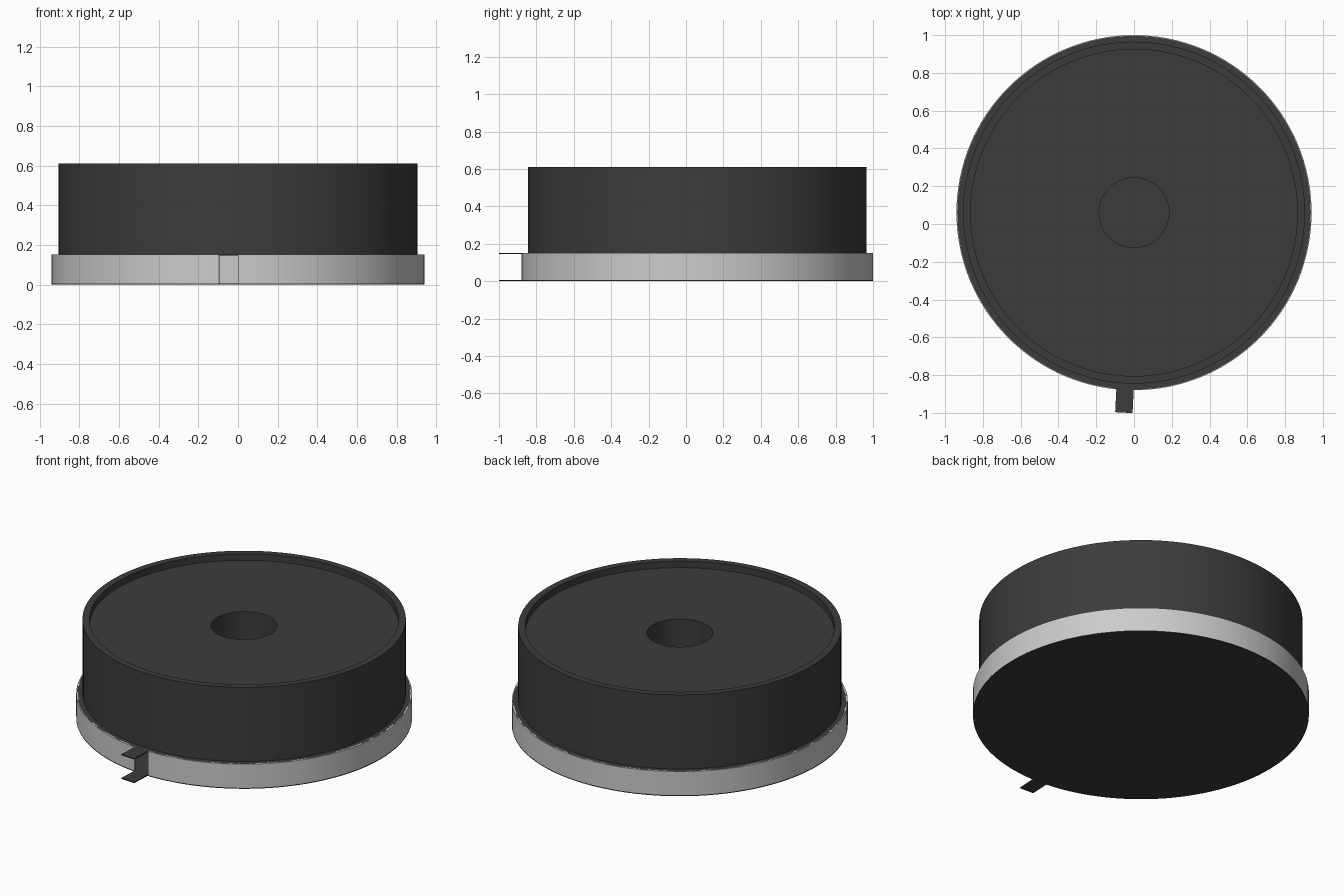
import bpy, bmesh
from math import cos, sin, pi, radians
from mathutils import Matrix

if "Cube" in bpy.data.objects:
    bpy.data.objects.remove(bpy.data.objects["Cube"])

CY = 0.06      # centre of the round parts
SEG = 128
R = 0.94

dark = bpy.data.materials.new("dark_plastic")
dark.diffuse_color = (0.045, 0.045, 0.045, 1)
dark.use_nodes = True
dark.node_tree.nodes["Principled BSDF"].inputs["Base Color"].default_value = dark.diffuse_color


def finish(bm, name, mat):
    bmesh.ops.recalc_face_normals(bm, faces=bm.faces)
    me = bpy.data.meshes.new(name)
    bm.to_mesh(me)
    bm.free()
    ob = bpy.data.objects.new(name, me)
    bpy.context.collection.objects.link(ob)
    if mat:
        me.materials.append(mat)
    bpy.context.view_layer.objects.active = ob
    ob.select_set(True)
    bpy.ops.object.shade_smooth_by_angle(angle=radians(30))
    ob.select_set(False)
    return ob


def lathe(name, profile, mat=None, start=0.0, sweep=2 * pi):
    """Revolve a closed (radius, z) profile; partial sweeps get end caps."""
    bm = bmesh.new()
    full = sweep > 2 * pi - 1e-6
    n = SEG if full else SEG + 1
    rings = []
    for i in range(n):
        a = start + sweep * i / SEG
        rings.append([bm.verts.new((r * cos(a), CY + r * sin(a), z)) for r, z in profile])
    m = len(profile)
    for i in range(SEG):
        p, q = rings[i], rings[(i + 1) % n]
        for j in range(m):
            k = (j + 1) % m
            bm.faces.new((p[j], q[j], q[k], p[k]))
    if not full:
        bm.faces.new(rings[0])
        bm.faces.new(rings[-1])
    return finish(bm, name, mat)


def tab(name, z0, z1):
    """Flat radial tongue at the front inlet, turned slightly off axis."""
    bm = bmesh.new()
    bmesh.ops.create_cube(bm, size=1, matrix=(
        Matrix.Translation((0, CY, (z0 + z1) / 2))
        @ Matrix.Rotation(radians(-2.9), 4, 'Z')
        @ Matrix.Translation((0, -0.995, 0))
        @ Matrix.Diagonal((0.092, 0.13, z1 - z0, 1))))
    return finish(bm, name, dark)


# Upper body with raised rim, recessed top and central bore
lathe("upper_body", [(0.185, 0.15), (0.905, 0.15), (0.905, 0.61),
                     (0.865, 0.61), (0.865, 0.57), (0.185, 0.57)], dark)

# Chamber cover plate around the body
lathe("chamber_cover", [(0.185, 0.146), (0.936, 0.146), (0.936, 0.152), (0.185, 0.152)], dark)

# Closed bottom plate
bm = bmesh.new()
bmesh.ops.create_cone(bm, cap_ends=True, segments=SEG, radius1=R, radius2=R,
                      depth=0.006, matrix=Matrix.Translation((0, CY, 0.003)))
finish(bm, "bottom_plate", dark)

# Grey side band, open at the front inlet
gap = radians(5.8)
lathe("side_band", [(0.93, 0.006), (R, 0.006), (R, 0.152), (0.93, 0.152)],
      None, -pi / 2, 2 * pi - gap)

# Inlet tongues above and below the opening
tab("upper_inlet_tab", 0.146, 0.152)
tab("lower_inlet_tab", 0.0, 0.006)
